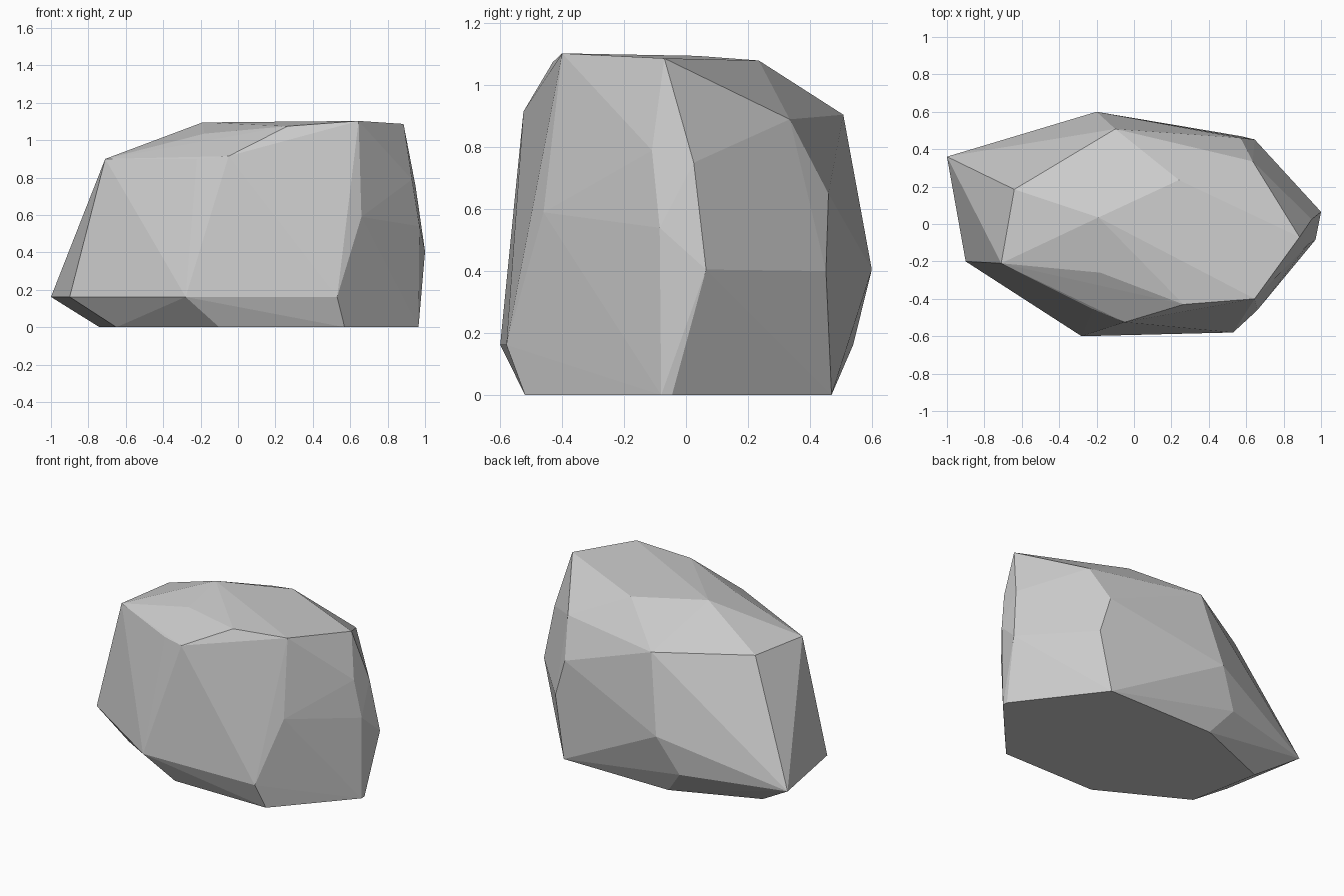
import bpy, bmesh

if "Cube" in bpy.data.objects:
    bpy.data.objects.remove(bpy.data.objects["Cube"])

# Corner points of the boulder, grouped by level
base = [(.57, -.52), (.965, -.08), (.963, -.045), (.57, .47), (-.2, .47),
        (-.74, .25), (-.65, -.22), (-.1, -.52)]
foot = [(-1, .36), (-.9, -.2), (-.28, -.6), (.53, -.58), (-.33, .54)]
waist = [(-.2, .6, .405), (.645, .452, .4), (1, .065, .405),
         (.97, -.085, .54), (.66, -.46, .59), (.57, .46, .65)]
shoulder = [(.95, .025, .75), (.93, -.11, .79), (.635, .335, .89),
            (-.1, .508, .905), (-.64, .185, .905), (-.71, -.21, .9),
            (-.22, -.455, .9), (-.05, -.525, .915)]
crown = [(.265, -.43, 1.075), (.645, -.4, 1.103), (.885, -.07, 1.087),
         (.24, .235, 1.08), (-.19, .035, 1.095), (-.18, -.26, 1.035)]

points = [(x, y, 0) for x, y in base] + [(x, y, .162) for x, y in foot]
points += waist + shoulder + crown

# Wrap the corners in a faceted convex skin
bm = bmesh.new()
for p in points:
    bm.verts.new(p)
bmesh.ops.convex_hull(bm, input=bm.verts[:])
loose = [v for v in bm.verts if not v.link_faces]
bmesh.ops.delete(bm, geom=loose, context='VERTS')
# Merge the coplanar triangles, mainly the flat underside
bmesh.ops.dissolve_limit(bm, angle_limit=.02, verts=bm.verts[:], edges=bm.edges[:])
bmesh.ops.recalc_face_normals(bm, faces=bm.faces[:])

mesh = bpy.data.meshes.new("boulder")
bm.to_mesh(mesh)
bm.free()
boulder = bpy.data.objects.new("boulder", mesh)
bpy.context.collection.objects.link(boulder)
